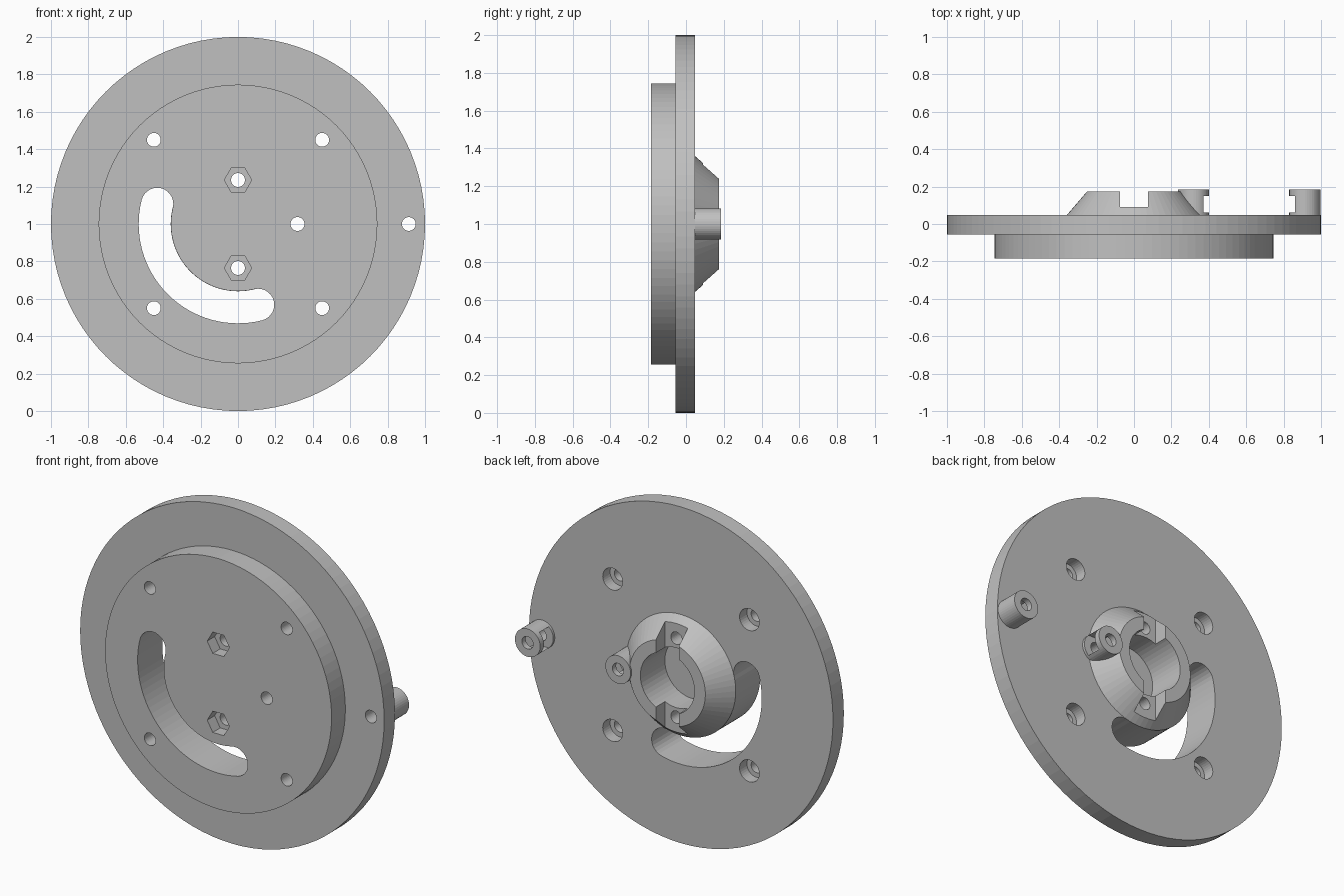
import bpy, bmesh, math

old = bpy.data.objects.get("Cube")
if old:
    bpy.data.objects.remove(old, do_unlink=True)

MID = 1.0                                   # height of the main axis
FRONT, SEAM, BACK = -0.185, -0.055, 0.047   # boss face, plate front, plate back
HUB_TOP, POST_TOP = 0.175, 0.185
HOLE, NUT = 0.037, 0.073                    # screw hole and nut corner radii

grey = bpy.data.materials.new("plain grey")
grey.use_nodes = True
grey.diffuse_color = (0.53, 0.53, 0.53, 1)
grey.node_tree.nodes["Principled BSDF"].inputs["Base Color"].default_value = grey.diffuse_color


def arc(radius, start, end, steps, cx=0, cz=0):
    """Points along an arc in the x-z plane, angles in degrees."""
    angles = [math.radians(start + (end - start) * i / steps) for i in range(steps + 1)]
    return [(cx + radius * math.cos(a), cz + radius * math.sin(a)) for a in angles]


def circle(radius, cx=0, cz=0, sides=32):
    return arc(radius, 0, 360, sides, cx, cz)[:-1]


def prism(name, outline, y0, y1, taper=1.0):
    """Extrude an outline along y, scaling the far end by taper."""
    bm = bmesh.new()
    near = [bm.verts.new((x, y0, MID + z)) for x, z in outline]
    far = [bm.verts.new((x * taper, y1, MID + z * taper)) for x, z in outline]
    bm.faces.new(near)
    bm.faces.new(far[::-1])
    for i in range(len(near)):
        j = (i + 1) % len(near)
        bm.faces.new((near[j], near[i], far[i], far[j]))
    bmesh.ops.recalc_face_normals(bm, faces=bm.faces)
    mesh = bpy.data.meshes.new(name)
    bm.to_mesh(mesh)
    bm.free()
    mesh.materials.append(grey)
    obj = bpy.data.objects.new(name, mesh)
    bpy.context.collection.objects.link(obj)
    return obj


def cutter(outline, y0, y1):
    obj = prism("cutter", outline, y0, y1)
    obj.hide_render = True
    return obj


def cut(obj, cutters):
    bpy.context.view_layer.objects.active = obj
    for tool in cutters:
        mod = obj.modifiers.new("cut", "BOOLEAN")
        mod.operation, mod.solver, mod.object = "DIFFERENCE", "EXACT", tool
        bpy.ops.object.modifier_apply(modifier=mod.name)


def nut_trap(cx, side):
    """Hexagonal nut seat that opens sideways."""
    flat = NUT * math.sqrt(3) / 2
    pts = [(-NUT, 0), (-NUT / 2, flat), (0.1, flat), (0.1, -flat), (-NUT / 2, -flat)]
    return cutter([(cx + side * x, z) for x, z in pts], 0.062, 0.15)


# Solid parts
plate = prism("base_plate", circle(1.0, sides=96), SEAM, BACK)
boss = prism("front_boss", circle(0.745, sides=96), FRONT, SEAM)
hub = prism("tapered_hub", circle(0.36, sides=64), BACK, HUB_TOP, 0.25 / 0.36)
posts = {"inner_post": (0.318, 1), "outer_post": (0.913, -1)}

# Curved slot through plate and boss
R, W, A0, A1 = 0.445, 0.086, 166, 284
ends = [arc(R, a, a, 1)[0] for a in (A0, A1)]
slot_outline = (arc(R + W, A0, A1, 32) + arc(W, A1, A1 + 180, 14, *ends[1])[1:-1]
                + arc(R - W, A1, A0, 32) + arc(W, A0 - 180, A0, 14, *ends[0])[1:-1])
slot = cutter(slot_outline, -0.3, 0.3)

# Corner screw holes with counterbores at the back
corners = [(sx * 0.45, sz * 0.45) for sx in (-1, 1) for sz in (-1, 1)]
corner_holes = [cutter(circle(HOLE, *c), -0.3, 0.3) for c in corners]
counterbores = [cutter(circle(0.065, *c), -0.022, 0.3) for c in corners]

# Hub screw holes with hexagonal pockets at the front
hub_points = [(0, 0.235), (0, -0.235)]
hub_holes = [cutter(circle(HOLE, *p), -0.3, 0.3) for p in hub_points]
hex_pockets = [cutter(circle(NUT, *p, sides=6), -0.3, FRONT + 0.07) for p in hub_points]

# Hub bore and cross groove
bore = cutter(circle(0.178, sides=48), -0.1, 0.3)
groove = cutter([(-0.075, -0.5), (0.075, -0.5), (0.075, 0.5), (-0.075, 0.5)], 0.09, 0.3)

# Posts with holes and nut traps
post_holes, traps = [], []
for name, (cx, side) in posts.items():
    post = prism(name, circle(0.083, cx, sides=40), BACK, POST_TOP)
    post_holes.append(cutter(circle(HOLE, cx), -0.3, 0.3))
    traps.append(nut_trap(cx, side))
    cut(post, [post_holes[-1], traps[-1]])

cut(plate, [slot, bore] + corner_holes + counterbores + hub_holes + post_holes)
cut(boss, [slot] + corner_holes + hub_holes + hex_pockets + post_holes[:1])
cut(hub, [bore, groove, post_holes[0], traps[0]] + hub_holes)

# Remove the spent cutters
for obj in [o for o in bpy.data.objects if o.name.startswith("cutter")]:
    bpy.data.objects.remove(obj, do_unlink=True)
